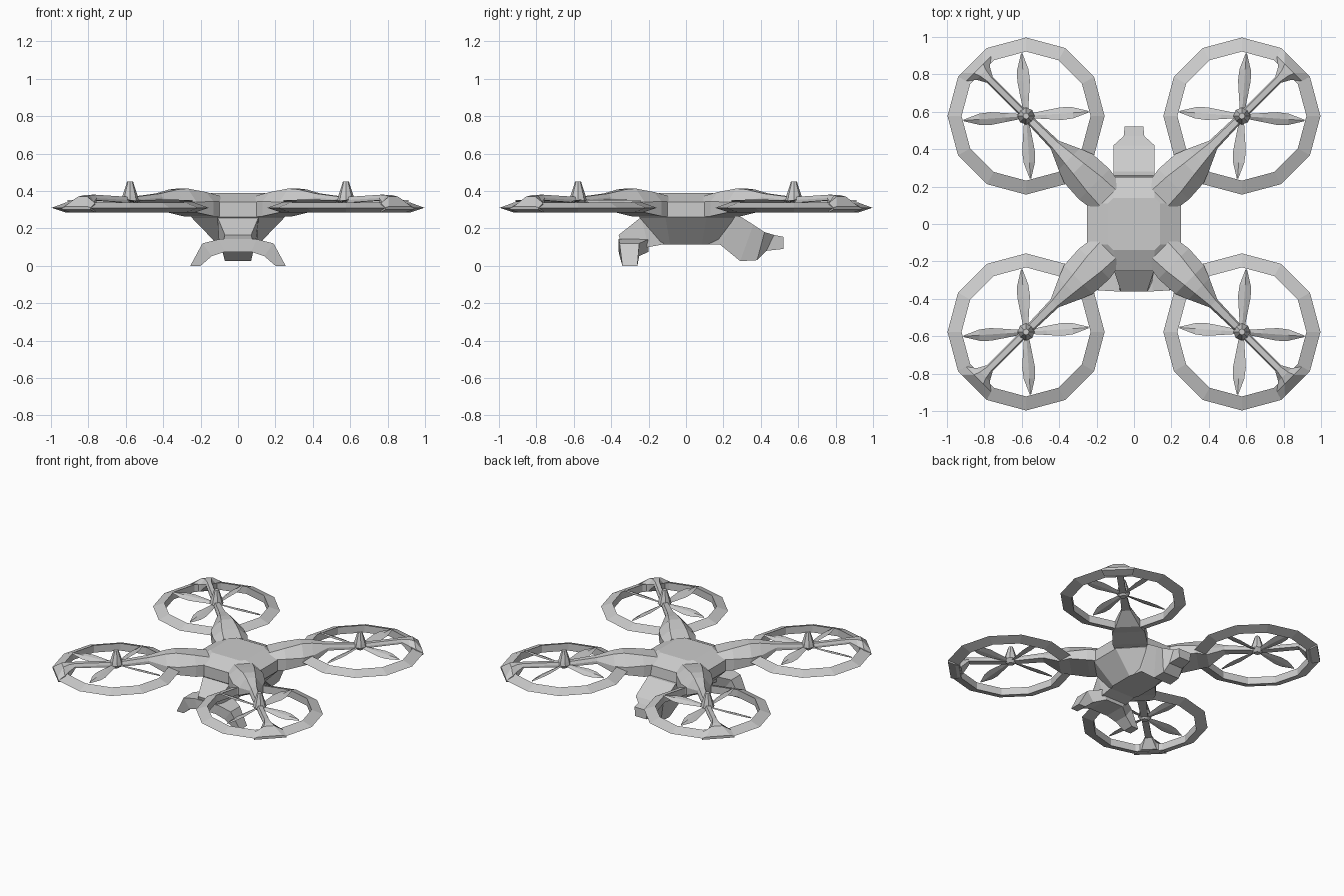
import bpy, bmesh
from math import cos, sin, pi, radians
from mathutils import Vector, Matrix

if "Cube" in bpy.data.objects:
    bpy.data.objects.remove(bpy.data.objects["Cube"])

ROTOR = 0.577  # rotor centre offset in x and y


def loft(name, sections, place=None, closed=False):
    """Skin a list of equal-sized point loops into a faceted solid."""
    bm = bmesh.new()
    loops = [[bm.verts.new(p) for p in s] for s in sections]
    n = len(loops[0])
    pairs = list(zip(loops, loops[1:]))
    if closed:
        pairs.append((loops[-1], loops[0]))
    else:
        bm.faces.new(loops[0])
        bm.faces.new(loops[-1])
    for a, b in pairs:
        for i in range(n):
            j = (i + 1) % n
            bm.faces.new((a[i], a[j], b[j], b[i]))
    if place:
        bm.transform(place)
    bmesh.ops.recalc_face_normals(bm, faces=bm.faces)
    mesh = bpy.data.meshes.new(name)
    bm.to_mesh(mesh)
    bm.free()
    obj = bpy.data.objects.new(name, mesh)
    bpy.context.collection.objects.link(obj)
    return obj


def octagon(z, half_x, front, back, flat):
    return [(flat, front, z), (half_x, -flat, z), (half_x, flat, z), (flat, back, z),
            (-flat, back, z), (-half_x, flat, z), (-half_x, -flat, z), (-flat, front, z)]


def slab(y_top, z_top, y_bot, z_bot, w_top, w_bot):
    return [(-w_top, y_top, z_top), (w_top, y_top, z_top),
            (w_bot, y_bot, z_bot), (-w_bot, y_bot, z_bot)]


# Main body: chamfered octagonal shell tapering to a small belly
loft("body", [
    octagon(0.115, 0.11, -0.14, 0.17, 0.085),
    octagon(0.26, 0.25, -0.25, 0.26, 0.11),
    octagon(0.34, 0.25, -0.25, 0.25, 0.11),
    octagon(0.39, 0.14, -0.14, 0.14, 0.11)])

# Neck sloping down to the landing leg
loft("front_neck", [
    slab(-0.12, 0.26, -0.12, 0.115, 0.11, 0.10),
    slab(-0.24, 0.26, -0.20, 0.10, 0.11, 0.10),
    slab(-0.36, 0.165, -0.34, 0.09, 0.07, 0.09)])

# Rear pod with narrow snout
loft("rear_pod", [
    slab(0.14, 0.27, 0.12, 0.115, 0.11, 0.10),
    slab(0.28, 0.27, 0.18, 0.115, 0.11, 0.09),
    slab(0.36, 0.22, 0.29, 0.025, 0.11, 0.07),
    slab(0.42, 0.18, 0.38, 0.03, 0.11, 0.065),
    slab(0.47, 0.165, 0.43, 0.08, 0.055, 0.055),
    slab(0.52, 0.155, 0.52, 0.09, 0.05, 0.045)])

# Arched landing leg: outer x/z, inner x/z, front y, back y
half = [(0.10, 0.142, 0.07, 0.075, -0.36, -0.20),
        (0.19, 0.12, 0.14, 0.052, -0.355, -0.25),
        (0.255, 0.0, 0.20, 0.0, -0.34, -0.26)]
path = [(-a, b, -c, d, e, f) for a, b, c, d, e, f in reversed(half)] + half
loft("landing_leg", [[(xo, yf, zo), (xo, yb, zo), (xi, yb, zi), (xi, yf, zi)]
                     for xo, zo, xi, zi, yf, yb in path])

# Arm profile along the diagonal: distance, base and top half width, low, mid, high z
ARM = [(0.20, 0.10, 0.06, 0.26, 0.34, 0.375),
       (0.30, 0.115, 0.055, 0.265, 0.345, 0.395),
       (0.42, 0.108, 0.04, 0.285, 0.34, 0.413),
       (0.49, 0.08, 0.032, 0.285, 0.34, 0.408),
       (0.60, 0.03, 0.02, 0.345, 0.365, 0.387),
       (0.81, 0.022, 0.014, 0.335, 0.35, 0.367),
       (1.09, 0.022, 0.014, 0.35, 0.362, 0.38),
       (1.14, 0.05, 0.022, 0.29, 0.34, 0.378),
       (1.175, 0.095, 0.035, 0.285, 0.335, 0.37),
       (1.222, 0.108, 0.08, 0.30, 0.31, 0.318)]
arm = [[(d, -w, lo), (d, w, lo), (d, w, mid), (d, t, hi), (d, -t, hi), (d, -w, mid)]
       for d, w, t, lo, mid, hi in ARM]

# Guard ring with triangular cross-section, tapered hub, one blade
ring = [[(r * cos(a), r * sin(a), z) for r, z in ((0.42, 0.31), (0.345, 0.338), (0.345, 0.285))]
        for a in (i * pi / 6 for i in range(12))]
hub = [[(r * cos(i * pi / 4), r * sin(i * pi / 4), z) for i in range(8)]
       for r, z in ((0.022, 0.325), (0.046, 0.35), (0.04, 0.375), (0.016, 0.45))]
blade = [[(r, -w, 0.345 - w * 0.3), (r, 0, 0.351), (r, w, 0.345 + w * 0.3), (r, 0, 0.341)]
         for r, w in ((0.02, 0.012), (0.11, 0.024), (0.19, 0.034), (0.25, 0.03), (0.335, 0.004))]

for side, sx in (("right", 1), ("left", -1)):
    for end, sy in (("front", -1), ("rear", 1)):
        tag = f"{end}_{side}"
        flip = Matrix.Diagonal((sx, sy, 1, 1))
        centre = Matrix.Translation(Vector((sx * ROTOR, sy * ROTOR, 0)))
        loft("arm_" + tag, arm, flip @ Matrix.Rotation(pi / 4, 4, 'Z'))
        loft("guard_ring_" + tag, ring, centre, closed=True)
        loft("rotor_hub_" + tag, hub, centre)
        for k in range(4):
            turn = Matrix.Rotation(k * pi / 2 - radians(4), 4, 'Z')
            loft(f"blade_{tag}_{k + 1}", blade, centre @ Matrix.Diagonal((sx, 1, 1, 1)) @ turn)
